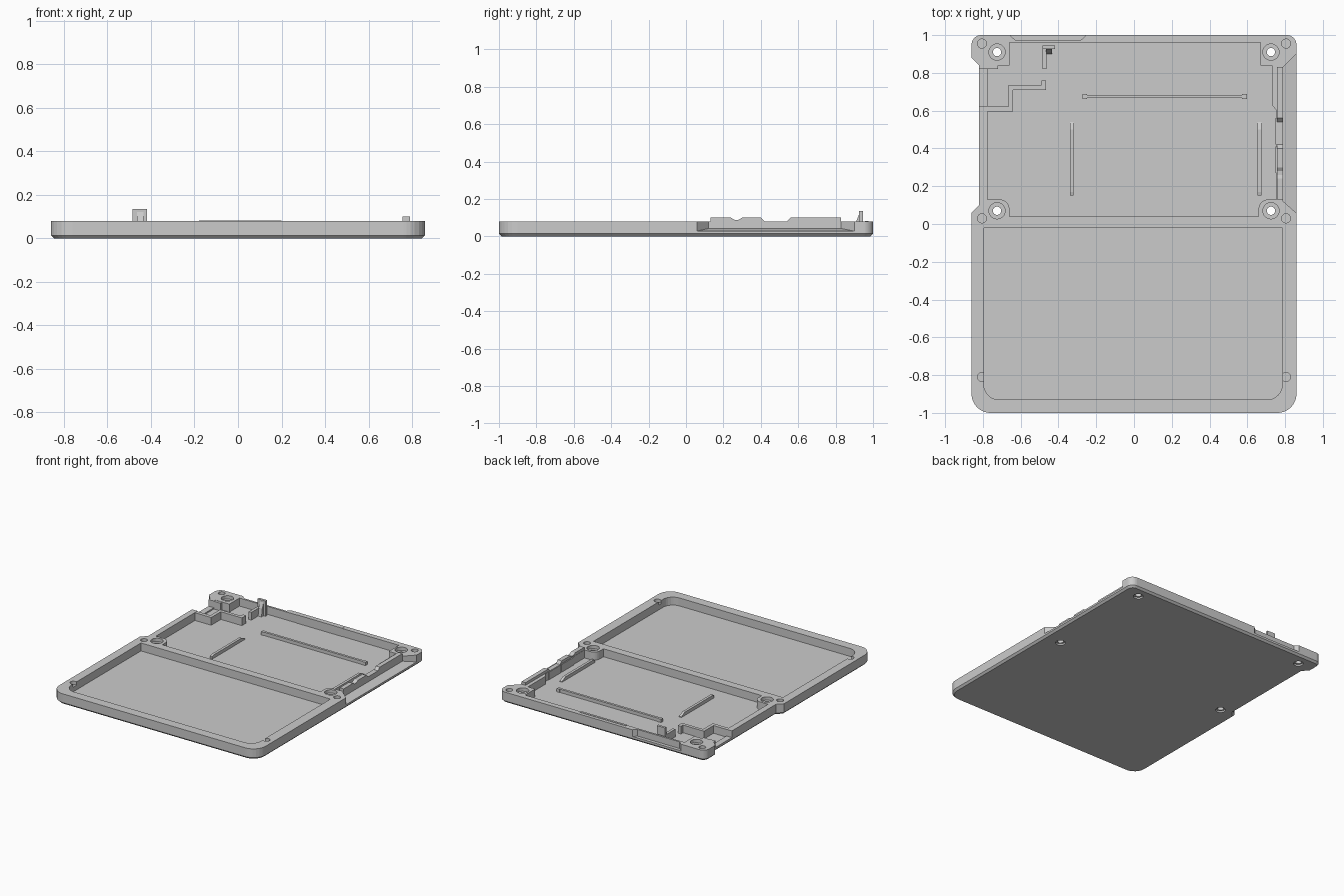
import bpy, bmesh
from math import pi, cos, sin, tan
from mathutils import Vector

cube = bpy.data.objects.get("Cube")
if cube:
    bpy.data.objects.remove(cube)

grey = bpy.data.materials.new("matte grey")
grey.use_nodes = True
colour = (0.6, 0.6, 0.6, 1)
grey.diffuse_color = colour
grey.node_tree.nodes["Principled BSDF"].inputs["Base Color"].default_value = colour


def rounded(corners, steps=8):
    """Outline from (x, y[, radius]) corners, with an arc at each radius."""
    out = []
    for i, c in enumerate(corners):
        p = Vector(c[:2])
        if len(c) < 3:
            out.append(p)
            continue
        r = c[2]
        a = (Vector(corners[i - 1][:2]) - p).normalized()
        b = (Vector(corners[(i + 1) % len(corners)][:2]) - p).normalized()
        half = a.angle(b) / 2
        centre = p + (a + b).normalized() * r / sin(half)
        start = p + a * r / tan(half) - centre
        end = p + b * r / tan(half) - centre
        out += [centre + start.lerp(end, k / steps).normalized() * r for k in range(steps + 1)]
    return out


def circle(x, y, r, n=24):
    return [(x + r * cos(2 * pi * k / n), y + r * sin(2 * pi * k / n)) for k in range(n)]


def prism(name, points, low, high, axis="z", chamfer=0):
    """Solid from an outline along z, or from a side profile (y, z) along x.
    A chamfer pulls the low outline inwards over the first step."""
    pts = [Vector(p) for p in points]
    n = len(pts)

    def inset(i):
        d0 = (pts[i] - pts[i - 1]).normalized()
        d1 = (pts[(i + 1) % n] - pts[i]).normalized()
        normal = Vector((-d0.y - d1.y, d0.x + d1.x)).normalized()
        return pts[i] + normal * chamfer / normal.dot(Vector((-d0.y, d0.x)))

    layers = [(pts, low), (pts, high)]
    if chamfer:
        layers = [([inset(i) for i in range(n)], low), (pts, low + chamfer), (pts, high)]
    bm = bmesh.new()
    rings = [[bm.verts.new((p.x, p.y, w) if axis == "z" else (w, p.x, p.y)) for p in ring]
             for ring, w in layers]
    bm.faces.new(rings[0])
    bm.faces.new(rings[-1])
    for lower, upper in zip(rings, rings[1:]):
        for i in range(n):
            j = (i + 1) % n
            bm.faces.new((lower[i], lower[j], upper[j], upper[i]))
    bmesh.ops.recalc_face_normals(bm, faces=bm.faces)
    mesh = bpy.data.meshes.new(name)
    bm.to_mesh(mesh)
    bm.free()
    mesh.materials.append(grey)
    ob = bpy.data.objects.new(name, mesh)
    bpy.context.collection.objects.link(ob)
    return ob


def box(name, x0, x1, y0, y1, z0, z1):
    return prism(name, [(x0, y0), (x1, y0), (x1, y1), (x0, y1)], z0, z1)


def carve(target, cutters):
    """Subtract each cutter and keep the plain result."""
    for c in cutters:
        m = target.modifiers.new("cut", "BOOLEAN")
        m.operation, m.solver, m.object = "DIFFERENCE", "EXACT", c
    bpy.context.view_layer.update()
    graph = bpy.context.evaluated_depsgraph_get()
    mesh = bpy.data.meshes.new_from_object(target.evaluated_get(graph))
    target.modifiers.clear()
    target.data = mesh
    for c in cutters:
        bpy.data.objects.remove(c)


RIM, FLOOR = 0.08, 0.02

# Case body with chamfered underside
outline = rounded([(-.86, -1, .1), (.86, -1, .1), (.86, 1, .05), (-.86, 1, .05),
                   (-.86, .88), (-.82, .84), (-.82, .1), (-.86, .06)])
case = prism("case", outline, 0, RIM, chamfer=.014)

# Front tray and rear compartment
tray = rounded([(-.795, -.93, .08), (.785, -.93, .08), (.785, -.02), (-.795, -.02)])
bay = rounded([(-.66, .04), (.66, .04), (.66, .13, .05), (.755, .13), (.755, .6), (.73, .63),
               (.73, .84), (.67, .84), (.67, .96), (-.66, .96), (-.66, .84), (-.775, .84),
               (-.775, .13), (-.66, .13, .05)])
cutters = [prism("tray_cut", tray, FLOOR, .2), prism("bay_cut", bay, FLOOR, .2)]

# Sloping ledge along one side
ledge = prism("ledge_cut", [(.79, .12), (.88, .04), (.88, .92), (.79, .83)], .042, .2)
for v in ledge.data.vertices:
    if v.co.z < .1 and v.co.x > .8:
        v.co.z = .024
cutters.append(ledge)

# Openings in the outer walls
cutters.append(box("port_cut", -.9, -.74, .625, .82, .03, .2))
cutters.append(prism("plug_cut", [(-.68, 1.02), (-.63, .975), (-.28, .975), (-.23, 1.02)], .03, .2))

# Screw holes with recesses, and pin holes
for side in (-1, 1):
    for y in (.07, .91):
        x = side * .725
        cutters += [prism("screw_cut", circle(x, y, .022), -.1, .2),
                    prism("head_cut", circle(x, y, .043), .055, .2),
                    prism("nut_cut", circle(x, y, .034), -.1, .012)]
    for y in (-.81, .03, .955):
        cutters.append(prism("pin_cut", circle(side * .805, y, .024), .055, .2))
carve(case, cutters)

# Clip wall with notches along the ledge
clip = [(.13, .015), (.83, .015), (.83, .1), (.56, .1), (.54, .08), (.42, .08), (.40, .1),
        (.30, .1), (.28, .088), (.26, .088), (.24, .1), (.13, .1)]
prism("clip_wall", clip, .757, .79, axis="x")
for y in (.27, .42):
    box("clip_tab", .75, .785, y, y + .14, .015, .078)

# Ribs on the floor with tapered ends
for x in (-.33, .665):
    prism("long_rib", [(.15, .015), (.54, .015), (.54, .025), (.5, .045), (.17, .045), (.15, .04)],
          x - .01, x + .01, axis="x")
box("cross_rib", -.25, .58, .666, .684, .015, .045)
for x in (-.26, .585):
    box("rib_end", x - .012, x + .012, .663, .687, .015, .045)

# Stepped partition round the port
for x0, x1, y0, y1 in ((-.8, -.64, .595, .622), (-.665, -.64, .62, .735),
                       (-.642, -.465, .71, .735), (-.49, -.465, .733, .76),
                       (-.485, -.463, .82, .93), (-.78, -.72, .82, .842)):
    box("partition", x0, x1, y0, y1, .015, .078)

# Latch post with a sloping gusset, and rear tab
box("latch_post", -.485, -.418, .926, .945, .015, .135)
prism("latch_gusset", [(.9, .015), (.93, .015), (.93, .13), (.91, .08)], -.465, -.435, axis="x")
box("rear_tab", -.18, .2, .958, .975, .02, .083)
